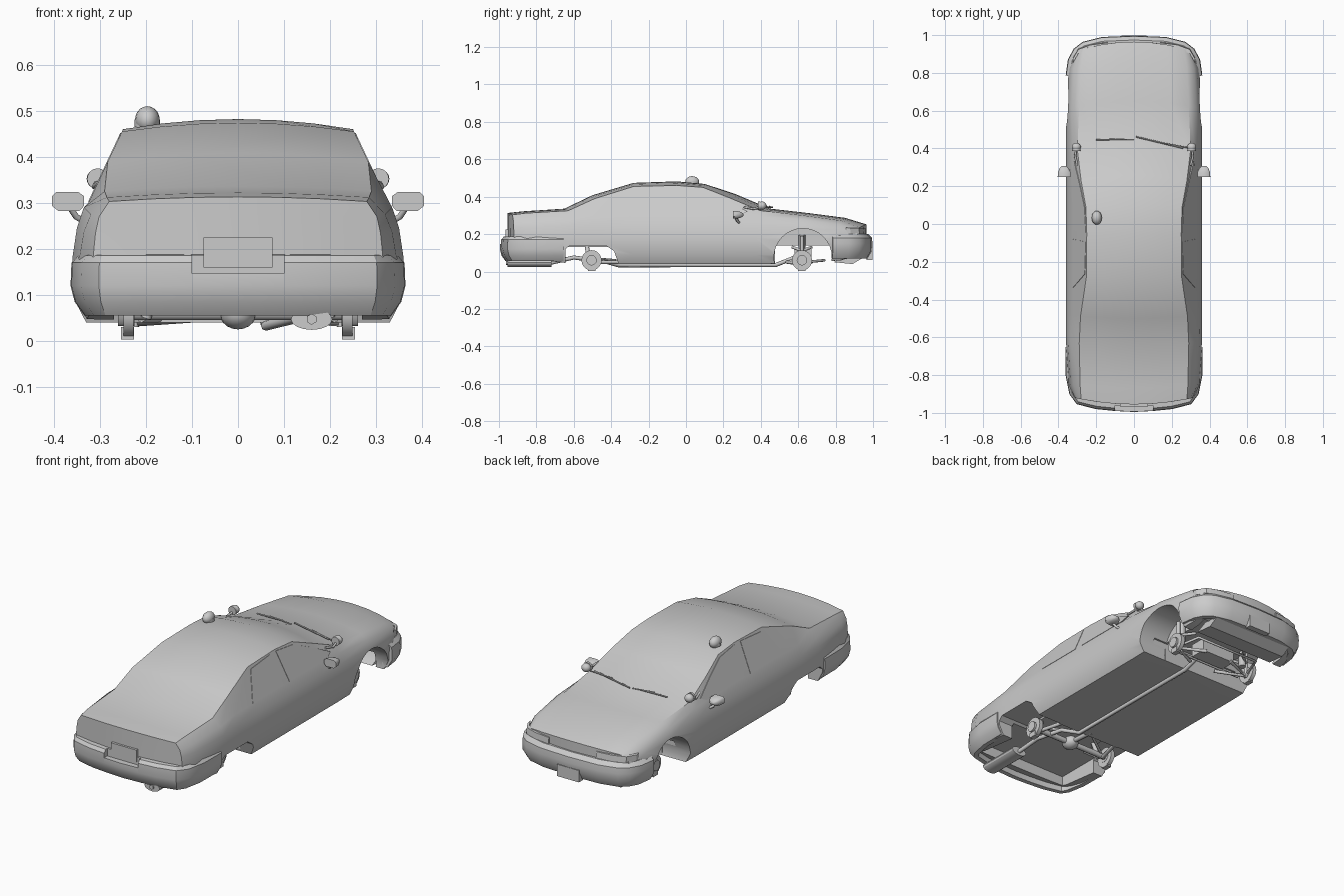
import bpy, bmesh, math
from mathutils import Vector, Matrix

if "Cube" in bpy.data.objects:
    bpy.data.objects.remove(bpy.data.objects["Cube"])

def make(name, verts, faces, angle=30):
    me = bpy.data.meshes.new(name)
    bm = bmesh.new()
    vs = [bm.verts.new(v) for v in verts]
    for f in faces:
        bm.faces.new([vs[i] for i in f])
    bmesh.ops.remove_doubles(bm, verts=bm.verts, dist=1e-5)
    bmesh.ops.recalc_face_normals(bm, faces=bm.faces)
    bm.to_mesh(me)
    bm.free()
    ob = bpy.data.objects.new(name, me)
    bpy.context.collection.objects.link(ob)
    smooth(ob, angle)
    return ob

def smooth(ob, angle=30):
    bpy.ops.object.select_all(action='DESELECT')
    ob.select_set(True)
    bpy.context.view_layer.objects.active = ob
    bpy.ops.object.shade_smooth_by_angle(angle=math.radians(angle))

def loft(rings):
    n = len(rings[0])
    verts = [p for r in rings for p in r]
    faces = [(k*n+i, k*n+(i+1) % n, (k+1)*n+(i+1) % n, (k+1)*n+i)
             for k in range(len(rings)-1) for i in range(n)]
    return verts, faces

def prism(name, yz, x0, x1):
    v, f = loft([[(x, y, z) for y, z in yz] for x in (x0, x1)])
    n = len(yz)
    return make(name, v, f + [tuple(range(n)), tuple(range(n, 2*n))])

def box(name, x0, x1, y0, y1, z0, z1):
    return prism(name, [(y0, z0), (y1, z0), (y1, z1), (y0, z1)], x0, x1)

def disc(name, c, axis, r, depth, n=16, r2=None):
    bm = bmesh.new()
    rot = Vector((0, 0, 1)).rotation_difference(Vector(axis)).to_matrix().to_4x4()
    bmesh.ops.create_cone(bm, cap_ends=True, segments=n, radius1=r, radius2=r if r2 is None else r2,
                          depth=depth, matrix=Matrix.Translation(c) @ rot)
    vs = [v.co.copy() for v in bm.verts]
    fs = [[v.index for v in f.verts] for f in bm.faces]
    bm.free()
    return make(name, vs, fs)

def ball(name, c, s):
    bpy.ops.mesh.primitive_uv_sphere_add(segments=16, ring_count=10, location=c)
    ob = bpy.context.object
    ob.name, ob.scale = name, s
    smooth(ob, 60)
    return ob

def tube(name, pts, r):
    cu = bpy.data.curves.new(name, 'CURVE')
    cu.dimensions, cu.bevel_depth, cu.bevel_resolution, cu.use_fill_caps = '3D', r, 2, True
    sp = cu.splines.new('POLY')
    sp.points.add(len(pts)-1)
    for p, co in zip(sp.points, pts):
        p.co = (*co, 1)
    ob = bpy.data.objects.new(name, cu)
    bpy.context.collection.objects.link(ob)

def cut(ob, cutters):
    for c in cutters:
        c.hide_render = True
        m = ob.modifiers.new('cut', 'BOOLEAN')
        m.operation, m.solver, m.object = 'DIFFERENCE', 'EXACT', c
        bpy.context.view_layer.objects.active = ob
        bpy.ops.object.modifier_apply(modifier=m.name)
        bpy.data.objects.remove(c)
    smooth(ob)

# Body sections: y, half width, shoulder z/x, roof or deck edge z/x, centre z, bottom z, plan bow
S = [(-.955, .315, .27, .302, .303, .28, .313, .09, -.035),
     (-.87, .345, .275, .32, .312, .285, .322, .07, -.02),
     (-.65, .36, .29, .335, .325, .29, .336, .045, -.03),
     (-.5, .36, .30, .325, .39, .283, .408, .04, -.02),
     (-.28, .36, .30, .325, .455, .252, .474, .04, 0),
     (-.05, .36, .30, .325, .46, .25, .482, .04, 0),
     (.1, .36, .30, .325, .45, .2545, .468, .04, .02),
     (.26, .36, .30, .325, .395, .28, .416, .04, .05),
     (.45, .36, .295, .326, .326, .30, .336, .04, .08),
     (.65, .36, .277, .33, .30, .29, .313, .045, .04),
     (.85, .345, .25, .318, .272, .28, .287, .06, .03),
     (.965, .31, .215, .295, .236, .265, .252, .09, .05)]
F = [1, .66, .33, 0, -.33, -.66, -1]

def pt(s, i, f):
    y, w, zs, ws, ze, we, zt, zb, bow = s
    x, z = [(w-.03, zb), (w-.004, zb+.05), (w, .18), (w*.6+ws*.4, .18+(zs-.18)*.6),
            (ws, zs), (we, ze+(zt-ze)*(1-f*f))][i]
    return (x*f, y-bow*(x*f/w)**2, z)

rings = [[pt(s, i, 1) for i in range(6)] + [pt(s, 5, f) for f in F[1:]]
         + [pt(s, i, -1) for i in range(4, -1, -1)] + [pt(s, 0, f) for f in F[-2:0:-1]] for s in S]
verts, faces = loft(rings)
for s in (S[0], S[-1]):
    b = len(verts)
    verts += [pt(s, i, f) for i in range(6) for f in F]
    faces += [(b+i*7+j, b+i*7+j+1, b+i*7+j+8, b+i*7+j+7) for i in range(5) for j in range(6)]
body = make('body_shell', verts, faces)

# Wheel arches and open underside
cutters = [box('cut', -.27, .27, -.89, -.365, -.1, .13), box('cut', -.27, .27, .475, .88, -.1, .14)]
for sx in (-1, 1):
    cutters.append(disc('cut', (sx*.3, .625, .075), (1, 0, 0), .155, .22, 32))
    cutters.append(prism('cut', [(-.645, -.1), (-.645, .12), (-.62, .14), (-.43, .14), (-.385, .11),
                                 (-.36, .04), (-.36, -.1)], sx*.19, sx*.42))
cut(body, cutters)

# Swept trim: closed profile (out, z) carried round a mirrored plan path
def wrap(name, half, prof):
    path = [Vector(p) for p in half] + [Vector((-x, y)) for x, y in reversed(half) if x > 1e-6]
    rings = []
    for k, p in enumerate(path):
        t = (path[min(k+1, len(path)-1)] - path[max(k-1, 0)]).normalized()
        n = Vector((-t.y, t.x))
        if n.dot(p) < 0:
            n = -n
        rings.append([(p.x+n.x*o, p.y+n.y*o, z) for o, z in prof])
    v, f = loft(rings)
    m = len(prof)
    return make(name, v, f + [tuple(range(m)), tuple(range(len(v)-m, len(v)))], 35)

wrap('front_bumper', [(.357, .785), (.345, .87), (.315, .925), (.27, .96), (.17, .985), (0, .992)],
     [(-.05, .2), (-.018, .2), (.002, .18), (.005, .15), (.003, .11), (-.02, .07), (-.05, .07)])
rear = wrap('rear_bumper', [(.359, -.655), (.357, -.8), (.337, -.9), (.30, -.95), (.2, -.975), (.1, -.985), (0, -.99)],
            [(-.05, .188), (-.01, .186), (.003, .17), (.005, .12), (-.004, .085), (-.025, .055), (-.05, .055)])
cut(rear, [box('cut', -.1, .1, -1.1, -.962, .146, .25)])
box('rear_plate', -.075, .075, -.966, -.95, .16, .225)
box('front_plate_holder', -.065, .065, .965, .998, .062, .125)
prism('front_valance', [(.79, .05), (.89, .04), (.95, .075), (.85, .08)], -.24, .24)

# Side windows, following the sloped cabin side
for sx in (-1, 1):
    for name, yz in (('rear_window', [(-.34, .302), (-.265, .44), (-.095, .452), (-.08, .302)]),
                     ('front_window', [(-.03, .302), (-.045, .452), (.09, .437), (.2, .388), (.33, .322), (.29, .302)])):
        ring = lambda d: [(sx*(.325-(z-.30)*.469+d), y, z) for y, z in yz]
        v, f = loft([ring(-.004), ring(.002)])
        n = len(yz)
        make(name, v, f + [tuple(range(n)), tuple(range(n, 2*n))])
    # Headlight strip
    pts = [(.14, .957), (.23, .946), (.295, .922), (.322, .875)]
    v, f = loft([[(sx*x, y+d, z) for d, z in ((-.02, .2), (.006, .2), (.002, .232), (-.02, .235))] for x, y in pts])
    make('headlight', v, f + [(0, 1, 2, 3), (12, 13, 14, 15)])

    # Door mirror
    rings = [[(sx*(.37+dx*k), y, .303+dz*k) for dx, dz in
              ((-.035, -.01), (-.025, -.021), (.02, -.021), (.034, -.01), (.034, .012), (.025, .021), (-.022, .021), (-.035, .012))]
             for y, k in ((.25, 1), (.275, .95), (.295, .7), (.308, .3))]
    v, f = loft(rings)
    make('door_mirror', v, f + [tuple(range(8)), tuple(range(24, 32))], 50)
    tube('mirror_stem', [(sx*.365, .265, .29), (sx*.352, .275, .27), (sx*.335, .285, .26)], .007)

    # Pillar spotlight
    ball('spotlight', (sx*.305, .408, .352), (.024, .022, .022))
    disc('spotlight_lens', (sx*.305, .392, .352), (0, 1, 0), .023, .012)
    tube('spotlight_arm', [(sx*.305, .40, .345), (sx*.312, .36, .335), (sx*.30, .31, .345)], .006)

    # Hubs and brakes
    for y in (-.505, .62):
        disc('brake_disc', (sx*.238, y, .06), (1, 0, 0), .054, .022, 20)
        disc('wheel_hub', (sx*.243, y, .06), (1, 0, 0), .028, .036, 12)
        box('brake_caliper', sx*.226, sx*.254, y-.02, y+.02, .003, .03)
    # Suspension
    disc('front_spring', (sx*.2, .62, .14), (0, 0, 1), .018, .11, 12)
    tube('front_upper_arm', [(sx*.15, .57, .13), (sx*.23, .62, .11), (sx*.15, .67, .13)], .008)
    tube('front_lower_arm', [(sx*.08, .54, .05), (sx*.225, .62, .04), (sx*.08, .67, .05)], .009)
    tube('steering_knuckle', [(sx*.225, .62, .03), (sx*.225, .62, .19)], .01)
    tube('rear_trailing_arm', [(sx*.21, -.5, .05), (sx*.17, -.35, .05)], .01)
    tube('rear_damper', [(sx*.2, -.52, .05), (sx*.17, -.53, .14)], .012)
    tube('rear_link', [(sx*.2, -.5, .07), (sx*.04, -.38, .06)], .007)

# Axle, steering and drive line
tube('rear_axle', [(-.23, -.505, .06), (.23, -.505, .06)], .015)
ball('differential', (0, -.505, .06), (.04, .045, .035))
tube('drive_shaft', [(0, -.48, .06), (0, -.34, .05)], .013)
tube('tie_rod', [(-.22, .56, .06), (.22, .56, .06)], .007)
tube('anti_roll_bar', [(-.22, .64, .05), (-.19, .74, .06), (.19, .74, .06), (.22, .64, .05)], .007)
box('front_crossmember', -.1, .1, .58, .67, .05, .12)

# Exhaust
tube('exhaust_pipe', [(.05, .62, .09), (.06, .48, .035), (.06, -.36, .033), (.13, -.42, .05),
                      (.14, -.6, .075), (.16, -.73, .045)], .011)
v, f = loft([[(.16+.045*math.cos(a*math.pi/8), y, .047+.023*math.sin(a*math.pi/8)) for a in range(16)]
             for y in (-.955, -.72)])
make('muffler', v, f + [tuple(range(16)), tuple(range(16, 32))])
disc('muffler_tip', (.16, -.955, .047), (0, 1, 0), .012, .014, 6)

# Roof beacon
ball('roof_beacon', (-.197, .033, .48), (.027, .037, .03))
disc('beacon_base', (-.197, .033, .473), (0, 0, 1), .028, .016)

# Wipers
for x0, y0, x1, y1 in ((-.2, .445, -.05, .45), (.01, .462, .26, .402)):
    tube('wiper_blade', [(x0, y0, .344), (x1, y1, .344)], .004)
    tube('wiper_arm', [((x0+x1)/2, (y0+y1)/2, .35), (x1+.05, y1-.002, .338)], .003)
